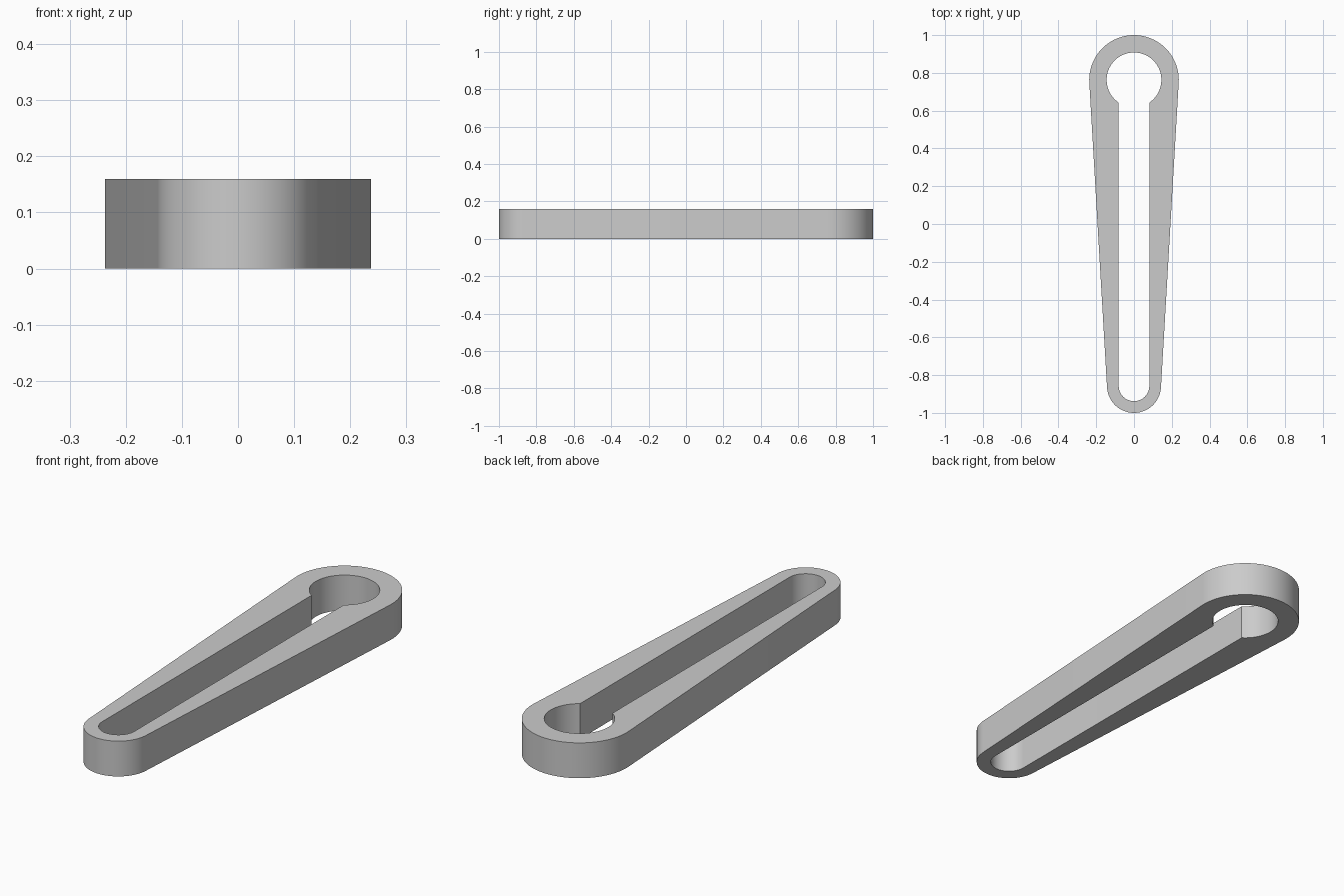
import bpy, bmesh
from math import asin, acos, cos, sin, pi, radians

if "Cube" in bpy.data.objects:
    bpy.data.objects.remove(bpy.data.objects["Cube"], do_unlink=True)

HEIGHT = 0.16
BIG_Y, SMALL_Y = 0.763, -0.857        # centres of the two rounded ends
BIG_R, SMALL_R = 0.237, 0.143         # outer radii
HOLE_R, SLOT_R = 0.145, 0.081         # keyhole radii


def arc(cy, r, start, end, steps=48):
    return [(r * cos(start + (end - start) * i / steps),
             cy + r * sin(start + (end - start) * i / steps))
            for i in range(steps + 1)]


# Outer outline: two arcs joined by common tangents
tilt = asin((BIG_R - SMALL_R) / (BIG_Y - SMALL_Y))
outer = (arc(BIG_Y, BIG_R, -tilt, pi + tilt)
         + arc(SMALL_Y, SMALL_R, pi + tilt, 2 * pi - tilt))

# Keyhole outline: round hole running into a straight round-ended slot
mouth = acos(SLOT_R / HOLE_R)
inner = (arc(BIG_Y, HOLE_R, -mouth, pi + mouth)
         + arc(SMALL_Y, SLOT_R, pi, 2 * pi))

# Fill between the outlines and raise to full height
bm = bmesh.new()
edges = []
for outline in (outer, inner):
    verts = [bm.verts.new((x, y, 0)) for x, y in outline]
    edges += [bm.edges.new((v, verts[i - 1])) for i, v in enumerate(verts)]
bmesh.ops.triangle_fill(bm, edges=edges, use_beauty=True, use_dissolve=False)
raised = bmesh.ops.extrude_face_region(bm, geom=bm.faces[:], use_keep_orig=True)
bmesh.ops.translate(bm, vec=(0, 0, HEIGHT),
                    verts=[g for g in raised["geom"] if isinstance(g, bmesh.types.BMVert)])
bmesh.ops.recalc_face_normals(bm, faces=bm.faces[:])
mesh = bpy.data.meshes.new("keyhole_link")
bm.to_mesh(mesh)
bm.free()

# Single grey material
grey = bpy.data.materials.new("light_grey")
grey.use_nodes = True
colour = (0.6, 0.6, 0.6, 1)
grey.diffuse_color = colour
grey.node_tree.nodes["Principled BSDF"].inputs["Base Color"].default_value = colour
mesh.materials.append(grey)

link = bpy.data.objects.new("keyhole_link", mesh)
bpy.context.collection.objects.link(link)
bpy.ops.object.select_all(action="DESELECT")
link.select_set(True)
bpy.context.view_layer.objects.active = link
bpy.ops.object.shade_smooth_by_angle(angle=radians(30))
